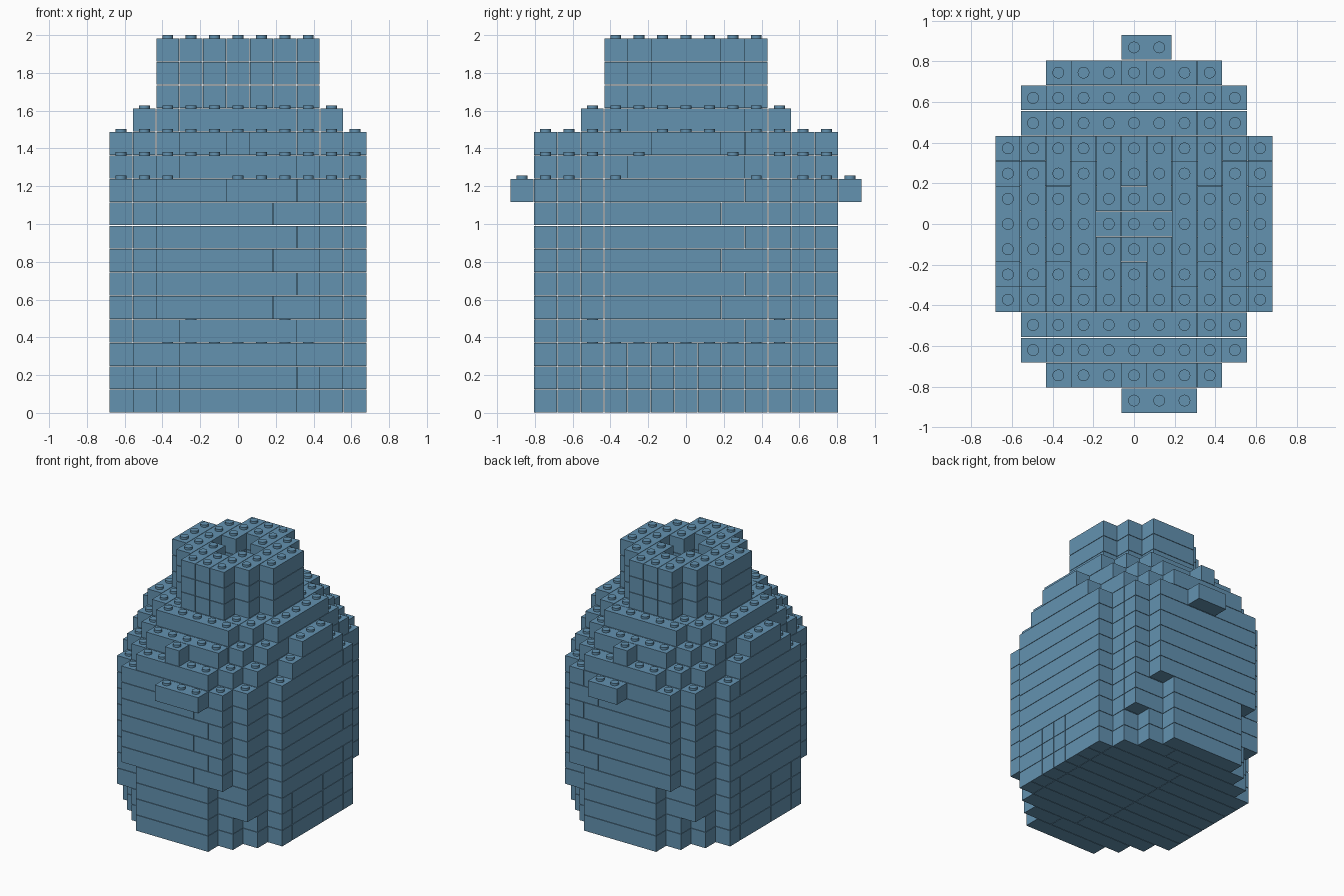
import bpy, bmesh, math
from mathutils import Matrix, Vector

cube = bpy.data.objects.get("Cube")
if cube:
    bpy.data.objects.remove(cube, do_unlink=True)

UNIT = 0.124      # brick pitch and height
GAP = 0.003       # seam between bricks
STUD_R, STUD_H = 0.029, 0.016

blue = bpy.data.materials.new("steel blue")
blue.use_nodes = True
colour = (0.125, 0.287, 0.434, 1)
blue.diffuse_color = colour
blue.node_tree.nodes["Principled BSDF"].inputs["Base Color"].default_value = colour

# Half-width of each row, counted outward from the middle row
FOOT = [5, 5, 5, 5, 4, 3, 2]
FLARE = [5, 5, 5, 5, 4, 4, 2]
BODY = [5, 5, 5, 5, 4, 4, 3]
SHOULDER_LOW = [5, 5, 5, 4, 4, 3, 2]
SHOULDER_MID = [5, 5, 4, 4, 3, 2, 0]
SHOULDER_TOP = [4, 4, 4, 3, 2]
NECK = [3, 3, 2, 1]
PARTS = [("foot", FOOT, 2), ("flare", FLARE, 2), ("body", BODY, 6),
         ("lower_shoulder", SHOULDER_LOW, 1), ("middle_shoulder", SHOULDER_MID, 1),
         ("upper_shoulder", SHOULDER_TOP, 1), ("neck", NECK, 3)]
FLOOR_LAYERS = 3
STEPS = [(sx * a, sy * b) for a, b in ((2, 1), (1, 2)) for sx in (-1, 1) for sy in (-1, 1)]


def outline(rows):
    n = len(rows) - 1
    return {(x, y) for y in range(-n, n + 1)
            for x in range(-rows[abs(y)], rows[abs(y)] + 1)}


def hollow(cells):
    """Keep a wall about two bricks thick."""
    return {(x, y) for x, y in cells
            if not all((x + dx, y + dy) in cells for dx, dy in STEPS)}


def split_bricks(cells, layer):
    """Split the cells of one layer into one-wide bricks."""
    left = set(cells)
    while left:
        x, y = min(left, key=lambda c: (c[1], c[0]))
        along_x = abs(y) > 3 or layer < FLOOR_LAYERS
        dx, dy = (1, 0) if along_x else (0, 1)
        limit = 6 if layer % 2 else 5
        length = 0
        while length < limit and (x + dx * length, y + dy * length) in left \
                and (along_x or abs(y + length) <= 3):
            left.remove((x + dx * length, y + dy * length))
            length += 1
        yield x, y, x + dx * (length - 1), y + dy * (length - 1)


def add_brick(bm, x0, y0, x1, y1, layer):
    centre = Vector(((x0 + x1) / 2, (y0 + y1) / 2, layer + 0.5)) * UNIT
    size = Vector((x1 - x0 + 1, y1 - y0 + 1, 1)) * UNIT - Vector((GAP, GAP, GAP))
    bmesh.ops.create_cube(bm, size=1,
                          matrix=Matrix.Translation(centre) @ Matrix.Diagonal((*size, 1)))


def add_stud(bm, x, y, top):
    centre = Vector((x, y, top)) * UNIT + Vector((0, 0, STUD_H / 2 - GAP / 2))
    bmesh.ops.create_cone(bm, cap_ends=True, segments=16, radius1=STUD_R, radius2=STUD_R,
                          depth=STUD_H + GAP, matrix=Matrix.Translation(centre))


def finish(name, bm, smooth=False):
    mesh = bpy.data.meshes.new(name)
    bm.to_mesh(mesh)
    bm.free()
    mesh.materials.append(blue)
    obj = bpy.data.objects.new(name, mesh)
    bpy.context.collection.objects.link(obj)
    if smooth:
        bpy.ops.object.select_all(action='DESELECT')
        obj.select_set(True)
        bpy.context.view_layer.objects.active = obj
        bpy.ops.object.shade_smooth_by_angle(angle=math.radians(35))


# Walls, shoulders and neck, layer by layer
layers = []
for name, rows, count in PARTS:
    bm = bmesh.new()
    for _ in range(count):
        i = len(layers)
        cells = outline(rows)
        if i >= FLOOR_LAYERS:
            cells = hollow(cells)
        for brick in split_bricks(cells, i):
            add_brick(bm, *brick, i)
        layers.append(cells)
    finish(name, bm)

# Small ledges sticking out at the front and back
LEDGE_LAYER = 9
for name, y, last in (("front_ledge", -7, 2), ("back_ledge", 7, 1)):
    bm = bmesh.new()
    add_brick(bm, 0, y, last, y, LEDGE_LAYER)
    layers[LEDGE_LAYER] |= {(x, y) for x in range(last + 1)}
    finish(name, bm)

# Studs wherever no brick sits on top
bm = bmesh.new()
for i, cells in enumerate(layers):
    above = layers[i + 1] if i + 1 < len(layers) else set()
    for x, y in sorted(cells - above):
        add_stud(bm, x, y, i + 1)
finish("studs", bm, smooth=True)
